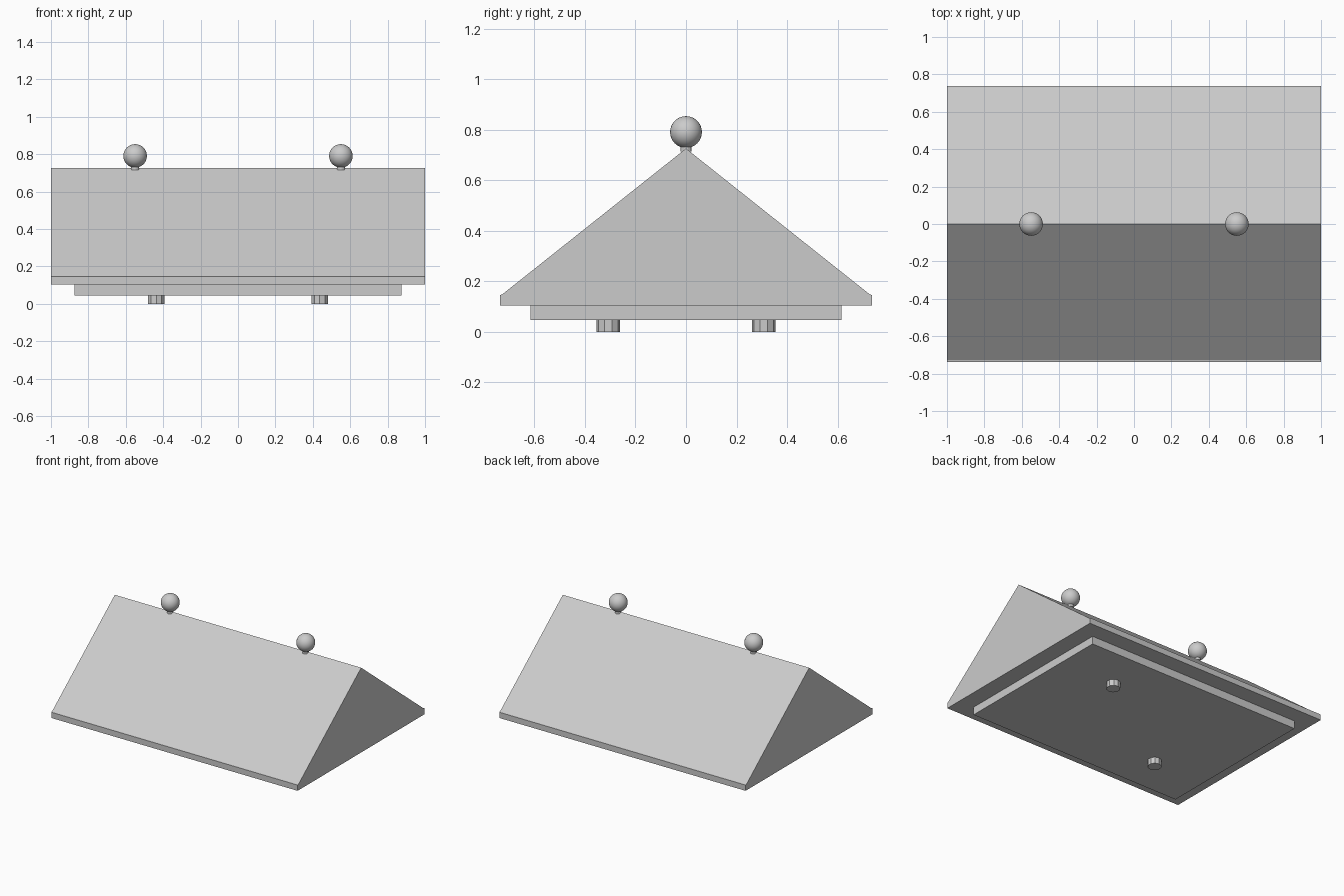
import bpy
import bmesh
import math

cube = bpy.data.objects.get("Cube")
if cube:
    bpy.data.objects.remove(cube, do_unlink=True)

# Single plain grey finish
grey = bpy.data.materials.new("plain_grey")
grey.use_nodes = True
colour = (0.6, 0.6, 0.6, 1.0)
grey.diffuse_color = colour
grey.node_tree.nodes["Principled BSDF"].inputs["Base Color"].default_value = colour


def finish(obj, name):
    obj.name = name
    obj.data.name = name
    obj.data.materials.append(grey)
    return obj


def extrude_profile(name, profile, half_length):
    """Extrude a (y, z) outline along x, centred on x = 0."""
    bm = bmesh.new()
    face = bm.faces.new([bm.verts.new((-half_length, y, z)) for y, z in profile])
    moved = bmesh.ops.extrude_face_region(bm, geom=[face])["geom"]
    verts = [g for g in moved if isinstance(g, bmesh.types.BMVert)]
    bmesh.ops.translate(bm, verts=verts, vec=(2 * half_length, 0, 0))
    bmesh.ops.recalc_face_normals(bm, faces=bm.faces)
    mesh = bpy.data.meshes.new(name)
    bm.to_mesh(mesh)
    bm.free()
    obj = bpy.data.objects.new(name, mesh)
    bpy.context.collection.objects.link(obj)
    return finish(obj, name)


def cylinder(name, x, y, bottom, top, radius, sides):
    bpy.ops.mesh.primitive_cylinder_add(
        vertices=sides, radius=radius, depth=top - bottom,
        location=(x, y, (bottom + top) / 2))
    return finish(bpy.context.object, name)


# Gabled roof with a thin vertical eave and a narrow ledge
half = [(0.737, 0.104), (0.737, 0.146), (0.728, 0.148)]
outline = half + [(0, 0.726)] + [(-y, z) for y, z in reversed(half)]
extrude_profile("roof", outline, 1.0)

# Base plate under the roof
plate = [(-0.615, 0.046), (0.615, 0.046), (0.615, 0.106), (-0.615, 0.106)]
extrude_profile("base_plate", plate, 0.875)

# Ball finials on the ridge and pegs on opposite corners of the base
for side, sign in (("left", 1), ("right", -1)):
    x = sign * 0.55
    cylinder(side + "_finial_neck", x, 0, 0.715, 0.738, 0.022, 16)
    bpy.ops.mesh.primitive_uv_sphere_add(
        segments=32, ring_count=16, radius=0.063, location=(x, 0, 0.791))
    finish(bpy.context.object, side + "_finial_ball")
    bpy.ops.object.shade_smooth_by_angle(angle=math.radians(30))
    cylinder(side + "_peg", sign * 0.437, sign * 0.308, 0, 0.05, 0.047, 10)
